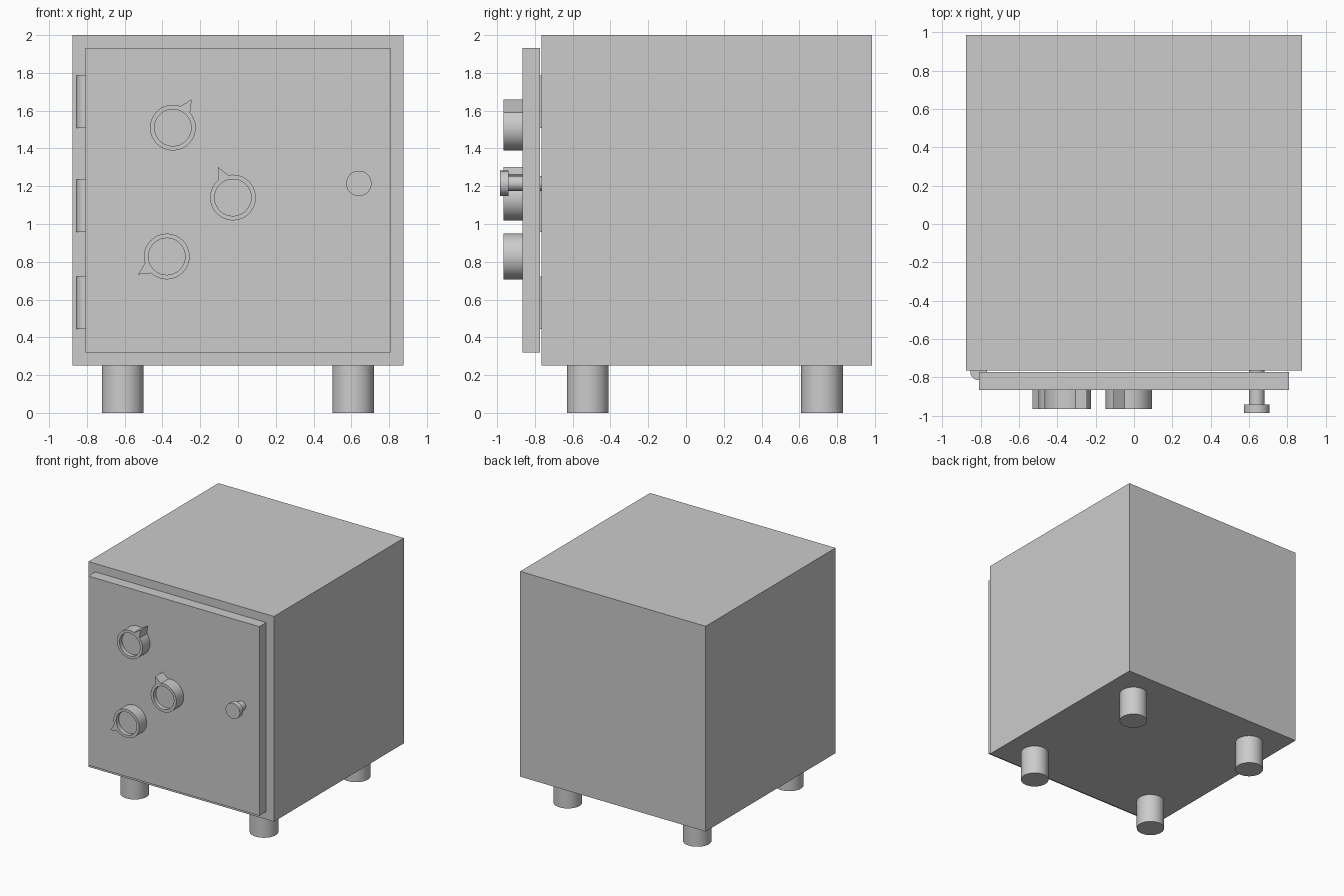
import bpy, bmesh, math
from mathutils import Vector

if "Cube" in bpy.data.objects:
    bpy.data.objects.remove(bpy.data.objects["Cube"])


def finish(name, bm, smooth=False):
    bmesh.ops.recalc_face_normals(bm, faces=bm.faces)
    me = bpy.data.meshes.new(name)
    bm.to_mesh(me)
    bm.free()
    ob = bpy.data.objects.new(name, me)
    bpy.context.collection.objects.link(ob)
    if smooth:
        bpy.ops.object.select_all(action='DESELECT')
        ob.select_set(True)
        bpy.context.view_layer.objects.active = ob
        bpy.ops.object.shade_smooth_by_angle(angle=math.radians(30))
    return ob


def box(name, lo, hi):
    bm = bmesh.new()
    bmesh.ops.create_cube(bm, size=1)
    for v in bm.verts:
        v.co = Vector([(a + b) / 2 + c * (b - a) for a, b, c in zip(lo, hi, v.co)])
    return finish(name, bm)


def cylinder(name, centre, radius, length, along_y=False):
    bm = bmesh.new()
    bmesh.ops.create_cone(bm, cap_ends=True, segments=48, radius1=radius,
                          radius2=radius, depth=length)
    ob = finish(name, bm, True)
    ob.location = centre
    if along_y:
        ob.rotation_euler.x = math.pi / 2
    return ob


def dial(name, x, z, angle):
    """Recessed round dial with a concave-sided pointer."""
    n, r, inner = 48, 0.121, 0.097
    front, floor, back = -0.965, -0.93, -0.86
    outline = []
    for i in range(n):
        a = 2 * math.pi * i / n
        d = abs((a + math.pi) % (2 * math.pi) - math.pi)
        # pointer flares from the rim to its tip
        t = max(0, 1 - d / math.radians(15))
        outline.append((a + math.radians(angle), r + 0.059 * t ** 1.5))
    bm = bmesh.new()

    def loop(y, radius=None):
        return [bm.verts.new((x + (radius or q) * math.cos(a), y,
                              z + (radius or q) * math.sin(a))) for a, q in outline]
    loops = [loop(back), loop(front), loop(front, inner), loop(floor, inner)]
    for a, b in zip(loops, loops[1:]):
        for i in range(n):
            j = (i + 1) % n
            bm.faces.new((a[i], a[j], b[j], b[i]))
    bm.faces.new(loops[0])
    bm.faces.new(loops[-1])
    finish(name, bm, True)


# Cabinet and door
box("safe_body", (-0.875, -0.765, 0.25), (0.875, 0.985, 2.0))
box("door", (-0.807, -0.865, 0.32), (0.807, -0.772, 1.933))

# Feet
for x in (-0.61, 0.61):
    for y in (-0.52, 0.72):
        cylinder("foot", (x, y, 0.13), 0.111, 0.26)

# Hinges
for z in (0.583, 1.097, 1.648):
    cylinder("hinge", (-0.81, -0.77, z), 0.044, 0.278)

# Combination dials
dial("upper_dial", -0.345, 1.51, 56)
dial("middle_dial", -0.027, 1.14, 116)
dial("lower_dial", -0.377, 0.828, 212)

# Door knob
cylinder("knob_stem", (0.64, -0.85, 1.215), 0.04, 0.2, True)
cylinder("knob_head", (0.64, -0.9625, 1.215), 0.067, 0.045, True)
